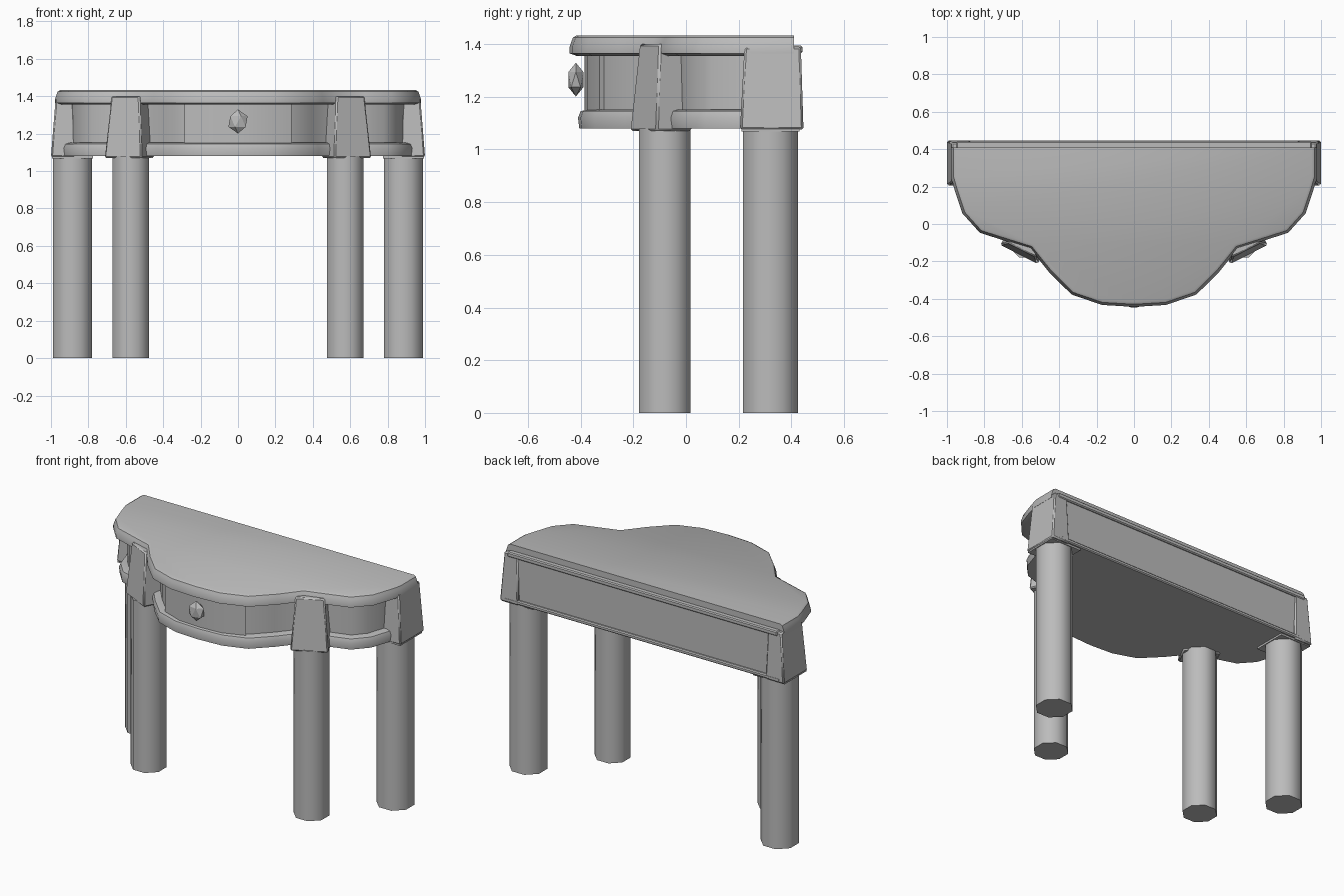
import bpy, bmesh, math
from mathutils import Matrix, Vector

old = bpy.data.objects.get("Cube")
if old:
    bpy.data.objects.remove(old)

grey = bpy.data.materials.new("plain_grey")
grey.use_nodes = True
COLOUR = (0.5, 0.5, 0.5, 1)
grey.diffuse_color = COLOUR
grey.node_tree.nodes["Principled BSDF"].inputs["Base Color"].default_value = COLOUR

BACK = 0.41
HALF = [(0, -.435), (.17, -.425), (.33, -.37), (.45, -.25), (.55, -.125), (.68, -.085),
        (.82, -.04), (.91, .06), (.95, .18), (.97, .25), (.97, BACK)]


def finish(name, bm, angle=35):
    bmesh.ops.recalc_face_normals(bm, faces=bm.faces)
    mesh = bpy.data.meshes.new(name)
    bm.to_mesh(mesh)
    bm.free()
    mesh.materials.append(grey)
    obj = bpy.data.objects.new(name, mesh)
    bpy.context.collection.objects.link(obj)
    bpy.ops.object.select_all(action='DESELECT')
    obj.select_set(True)
    bpy.context.view_layer.objects.active = obj
    bpy.ops.object.shade_smooth_by_angle(angle=math.radians(angle))
    return obj


def inset_outline(d, limit=2):
    """Curved front edge moved inwards by d, from the right end to the left."""
    pts = [Vector(p) for p in HALF]
    half = []
    for i, p in enumerate(pts):
        before = pts[i - 1] if i else Vector((-pts[1].x, pts[1].y))
        after = pts[min(i + 1, len(pts) - 1)]
        t = (after - before).normalized()
        q = p + Vector((-t.y, t.x)) * d
        if i == len(pts) - 1:
            q.y = BACK
        if p.x <= limit:
            half.append((q.x, q.y))
    return [(-x, y) for x, y in half[:0:-1]] + half


def loft(name, rings, angle=35):
    """Join equal-sized rings of 3D points and cap both ends."""
    bm = bmesh.new()
    loops = [[bm.verts.new(p) for p in ring] for ring in rings]
    for a, b in zip(loops, loops[1:]):
        for i in range(len(a)):
            j = (i + 1) % len(a)
            bm.faces.new((a[i], a[j], b[j], b[i]))
    bm.faces.new(loops[0][::-1])
    bm.faces.new(loops[-1])
    return finish(name, bm, angle)


def slab(name, levels):
    """Stack of outlines given as (inset, height)."""
    return loft(name, [[(x, y, z) for x, y in inset_outline(d)] for d, z in levels])


def box(name, x0, x1, y0, y1, z0, z1, bevel=0):
    bm = bmesh.new()
    size = Matrix.Diagonal((x1 - x0, y1 - y0, z1 - z0, 1))
    mid = Matrix.Translation(((x0 + x1) / 2, (y0 + y1) / 2, (z0 + z1) / 2))
    bmesh.ops.create_cube(bm, size=1, matrix=mid @ size)
    if bevel:
        bmesh.ops.bevel(bm, geom=bm.edges[:], offset=bevel, segments=1, affect='EDGES')
    return finish(name, bm)


def leg(name, x, y, r):
    bm = bmesh.new()
    turn = Matrix.Translation((x, y, .54)) @ Matrix.Rotation(math.pi / 8, 4, 'Z')
    bmesh.ops.create_cone(bm, cap_ends=True, segments=8, radius1=r, radius2=r,
                          depth=1.08, matrix=turn)
    return finish(name, bm, 50)


def block(name, x, y, turn, low, high, z0, z1):
    """Tapered leg block; low and high are (x0, x1, y0, y1) about the centre."""
    place = Matrix.Translation((x, y, 0)) @ Matrix.Rotation(turn, 4, 'Z')
    rings = []
    for (x0, x1, y0, y1), z in ((low, z0), (high, z1)):
        rings.append([place @ Vector(p) for p in
                      ((x0, y0, z), (x1, y0, z), (x1, y1, z), (x0, y1, z))])
    obj = loft(name, rings)
    mod = obj.modifiers.new("soft_edges", 'BEVEL')
    mod.width = 0.008
    mod.segments = 1
    return obj


# Table top, apron body and lower rim
slab("table_top", [(.02, 1.355), (-.008, 1.365), (-.008, 1.385), (0, 1.41), (.006, 1.425), (.02, 1.433)])
slab("apron", [(.075, 1.12), (.075, 1.37)])
slab("lower_rim", [(.03, 1.08), (.025, 1.12), (.035, 1.145), (.06, 1.152)])

# Curved drawer front following the apron
outer = inset_outline(.05, .4)
inner = inset_outline(.1, .4)
outline = outer + inner[::-1]
loft("drawer_front", [[(x * .94, y, z) for x, y in outline] for z in (1.14, 1.365)])

# Faceted knob
bm = bmesh.new()
bmesh.ops.create_icosphere(bm, subdivisions=1, radius=1, matrix=Matrix.Translation((0, -.418, 1.265))
                           @ Matrix.Diagonal((.057, .034, .064, 1)))
finish("drawer_knob", bm, 20)

# Back panel and its rails
box("back_panel", -.96, .96, .36, .43, 1.09, 1.38)
box("back_lower_rail", -.97, .97, .38, .446, 1.08, 1.105, .006)
box("back_upper_rail", -.95, .95, .39, .442, 1.365, 1.395, .006)

# Legs with tapered blocks at the apron
for side, s in (("left", 1), ("right", -1)):
    leg("back_leg_" + side, s * .884, .32, .113)
    leg("front_leg_" + side, s * .573, -.08, .106)
    block("front_block_" + side, s * .573, -.08, s * math.radians(27),
          (-.112, .112, -.093, .06), (-.085, .085, -.066, .05), 1.07, 1.40)
    ends = [((.87, 1), (.205, .446)), ((.88, .975), (.222, .436))]
    low, high = [(*sorted((s * a, s * b)), c, d) for (a, b), (c, d) in ends]
    block("back_block_" + side, 0, 0, 0, low, high, 1.075, 1.39)
    box("back_leg_collar_" + side, s * .884 - .11, s * .884 + .11, .21, .43, 1.068, 1.085)
